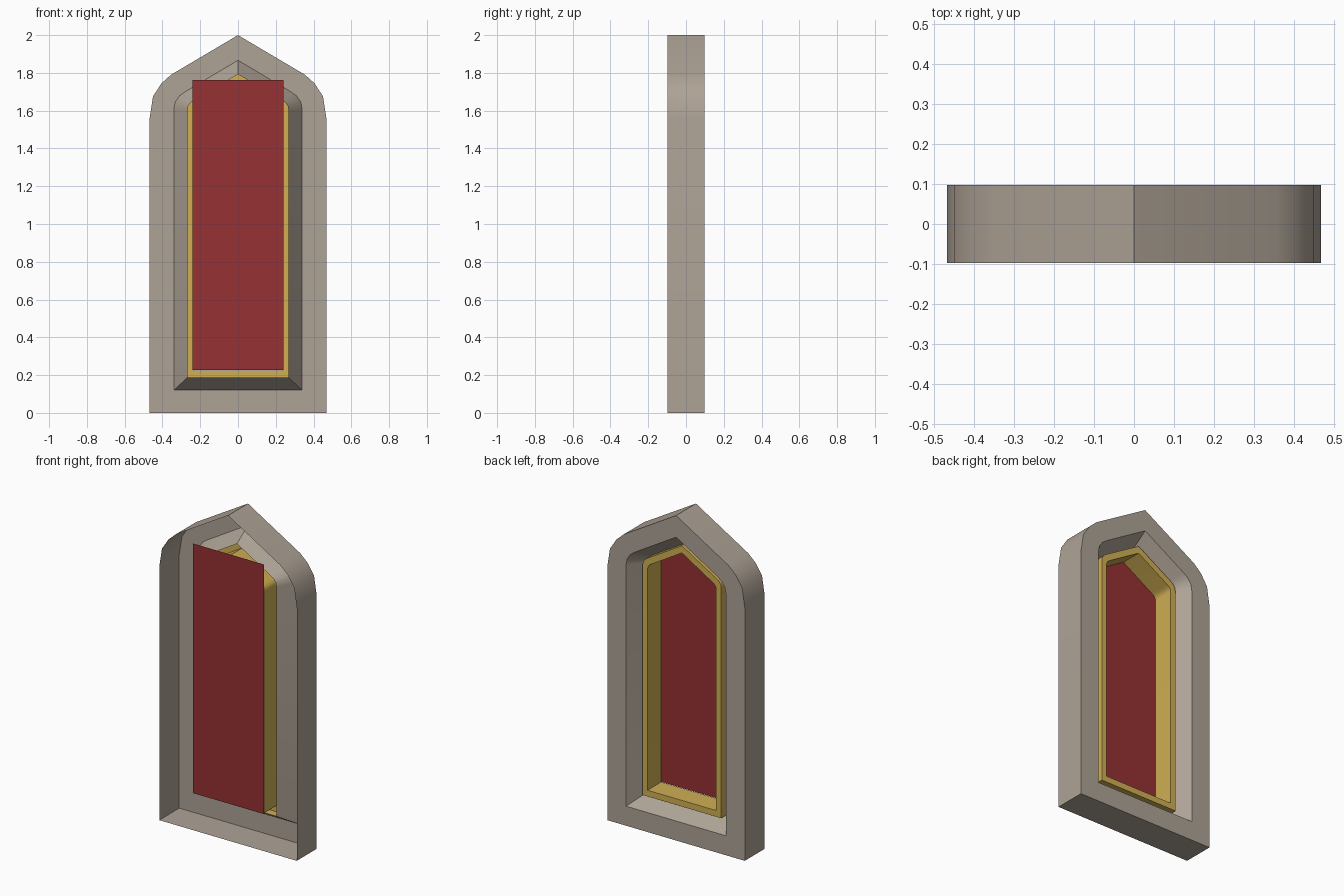
import bpy
import bmesh
import math

cube = bpy.data.objects.get("Cube")
if cube:
    bpy.data.objects.remove(cube, do_unlink=True)


def srgb(r, g, b):
    return tuple(((c / 255 + 0.055) / 1.055) ** 2.4 for c in (r, g, b)) + (1.0,)


def material(name, colour):
    mat = bpy.data.materials.new(name)
    mat.use_nodes = True
    mat.diffuse_color = colour
    bsdf = mat.node_tree.nodes["Principled BSDF"]
    bsdf.inputs["Base Color"].default_value = colour
    bsdf.inputs["Roughness"].default_value = 0.8
    return mat


stone = material("warm grey stone", srgb(174, 163, 150))
gold = material("dull gold", srgb(208, 175, 84))
red = material("deep red", srgb(150, 49, 51))


def finish(name, bm, mat):
    mesh = bpy.data.meshes.new(name)
    bm.to_mesh(mesh)
    bm.free()
    obj = bpy.data.objects.new(name, mesh)
    bpy.context.collection.objects.link(obj)
    mesh.materials.append(mat)
    bpy.ops.object.select_all(action="DESELECT")
    obj.select_set(True)
    bpy.context.view_layer.objects.active = obj
    bpy.ops.object.shade_smooth_by_angle(angle=math.radians(29))
    return obj


def arch(half):
    """Mirror a right-hand half outline, listed from the base to the apex."""
    return half + [(-x, z) for x, z in reversed(half[:-1])]


def loft(name, rings, mat):
    """Join arch outlines, each at its own depth, into an open shell."""
    bm = bmesh.new()
    loops = [[bm.verts.new((x, y, z)) for x, z in arch(half)] for half, y in rings]
    for a, b in zip(loops, loops[1:]):
        for i in range(len(a)):
            j = (i + 1) % len(a)
            bm.faces.new((a[i], b[i], b[j], a[j]))
    return finish(name, bm, mat)


FRONT, BACK = -0.097, 0.097
outer = [(0.468, 0), (0.468, 1.56), (0.45, 1.676), (0.405, 1.745), (0.355, 1.79), (0, 2)]
opening = [(0.34, 0.12), (0.34, 1.605), (0.333, 1.645), (0.31, 1.678), (0.28, 1.70), (0, 1.867)]
throat = [(0.268, 0.187), (0.268, 1.60), (0.264, 1.625), (0.25, 1.643), (0.232, 1.655), (0, 1.793)]
lining = [(0.234, 0.225), (0.234, 1.585), (0.231, 1.601), (0.222, 1.613), (0.21, 1.622), (0, 1.748)]

# Stone surround: side walls, back face and bevel, hollow at the front
loft("stone_surround",
     [(outer, FRONT), (outer, BACK), (opening, BACK), (throat, -0.01)], stone)

# Gold trim: outer rim, back lip and deep inner lining
loft("gold_trim",
     [(throat, -0.01), (throat, 0.04), (lining, 0.04), (lining, -0.092)], gold)

# Flat red pane closing the lining
bm = bmesh.new()
corners = [(-0.241, 0.226), (0.241, 0.226), (0.241, 1.762), (-0.241, 1.762)]
bm.faces.new([bm.verts.new((x, -0.093, z)) for x, z in corners])
finish("red_pane", bm, red)
